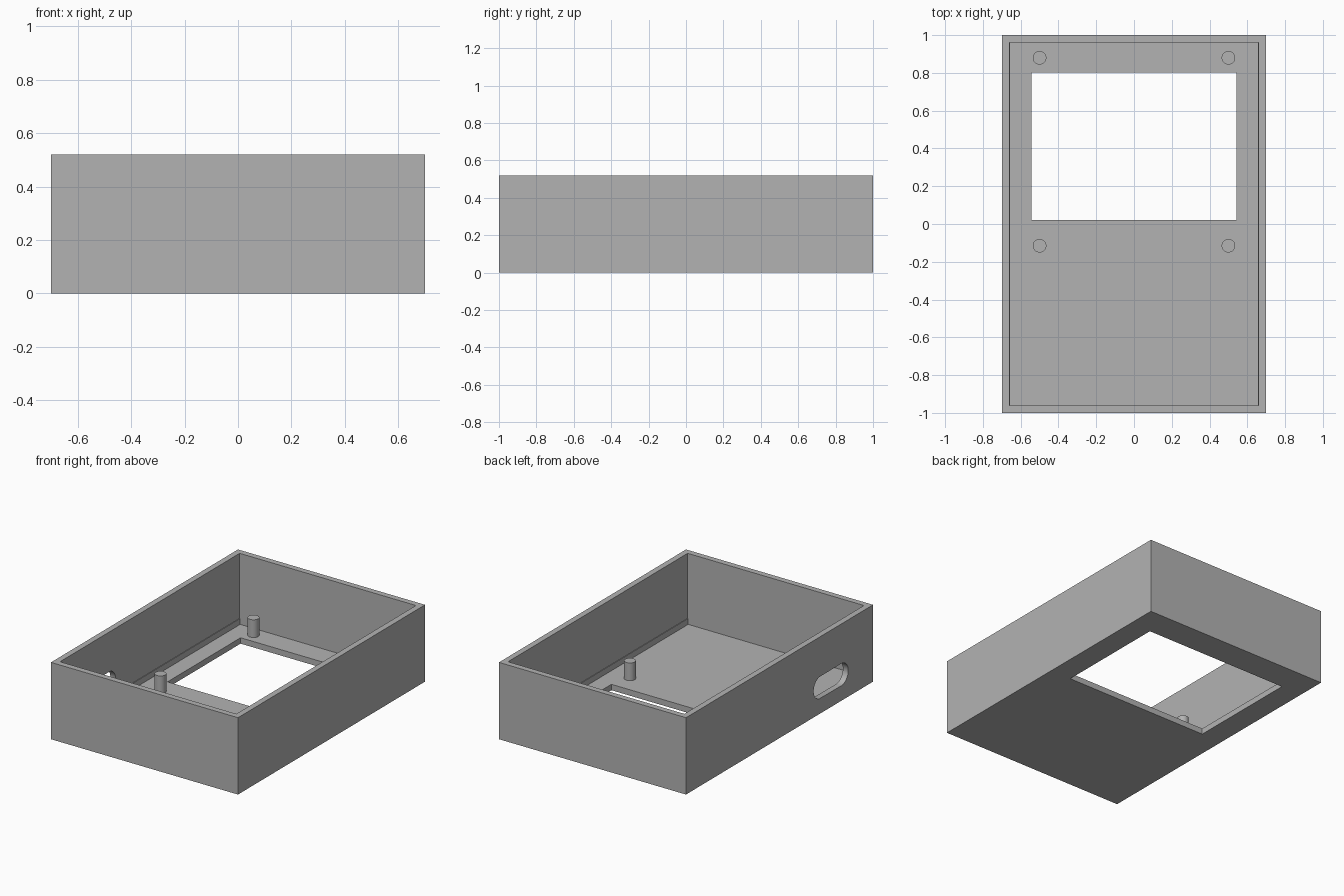
import bpy
import bmesh
from math import radians
from mathutils import Matrix

cube = bpy.data.objects.get("Cube")
if cube:
    bpy.data.objects.remove(cube, do_unlink=True)

grey = bpy.data.materials.new("plain grey")
grey.use_nodes = True
grey.diffuse_color = (0.45, 0.45, 0.45, 1)
grey.node_tree.nodes["Principled BSDF"].inputs["Base Color"].default_value = grey.diffuse_color

WALL, FLOOR, HEIGHT = 0.04, 0.04, 0.52
HALF_X, HALF_Y = 0.7, 1.0


def finish(name, bm):
    bmesh.ops.recalc_face_normals(bm, faces=bm.faces)
    mesh = bpy.data.meshes.new(name)
    bm.to_mesh(mesh)
    bm.free()
    mesh.materials.append(grey)
    obj = bpy.data.objects.new(name, mesh)
    bpy.context.collection.objects.link(obj)
    return obj


def box(name, low, high):
    bm = bmesh.new()
    bmesh.ops.create_cube(bm, size=1)
    for v in bm.verts:
        v.co = [a if c < 0 else b for c, a, b in zip(v.co, low, high)]
    return finish(name, bm)


def cylinder(name, radius, depth, matrix):
    bm = bmesh.new()
    bmesh.ops.create_cone(bm, cap_ends=True, segments=32, radius1=radius,
                          radius2=radius, depth=depth, matrix=matrix)
    return bm if name is None else finish(name, bm)


def smooth(obj):
    bpy.ops.object.select_all(action="DESELECT")
    obj.select_set(True)
    bpy.context.view_layer.objects.active = obj
    bpy.ops.object.shade_smooth_by_angle(angle=radians(30))


def cut(obj, cutter):
    cutter.hide_render = True
    mod = obj.modifiers.new("cut", "BOOLEAN")
    mod.operation = "DIFFERENCE"
    mod.solver = "EXACT"
    mod.object = cutter
    bpy.context.view_layer.objects.active = obj
    bpy.ops.object.modifier_apply(modifier=mod.name)
    bpy.data.objects.remove(cutter, do_unlink=True)


# Open-topped case with a screen window in its floor
case = box("case", (-HALF_X, -HALF_Y, 0), (HALF_X, HALF_Y, HEIGHT))
cut(case, box("cavity_cutter", (-HALF_X + WALL, -HALF_Y + WALL, FLOOR),
              (HALF_X - WALL, HALF_Y - WALL, 1)))
cut(case, box("window_cutter", (-0.543, 0.022, -0.1), (0.543, 0.803, 0.1)))

# Rounded cable slot through the right wall: a cylinder stretched along y
slot = cylinder(None, 0.075, 0.2, Matrix.Rotation(radians(90), 4, "Y"))
for v in slot.verts:
    v.co.y += 0.11 if v.co.y > 0 else -0.11
    v.co.x -= HALF_X
    v.co.y -= 0.55
    v.co.z += 0.177
cut(case, finish("slot_cutter", slot))
smooth(case)

# Four mounting posts standing on the floor
POST_TOP = 0.16
depth = POST_TOP - FLOOR + 0.01
for side, x in (("right", -0.5), ("left", 0.5)):
    for end, y in (("front", -0.115), ("back", 0.88)):
        place = Matrix.Translation((x, y, POST_TOP - depth / 2))
        smooth(cylinder(f"post_{end}_{side}", 0.036, depth, place))

# Very thin skirting along the foot of both side walls
for side, s in (("right", -1), ("left", 1)):
    xs = sorted((s * (HALF_X - WALL - 0.004), s * (HALF_X - WALL + 0.01)))
    box(f"skirting_{side}", (xs[0], -HALF_Y + WALL, FLOOR - 0.01),
        (xs[1], HALF_Y - WALL, 0.08))
